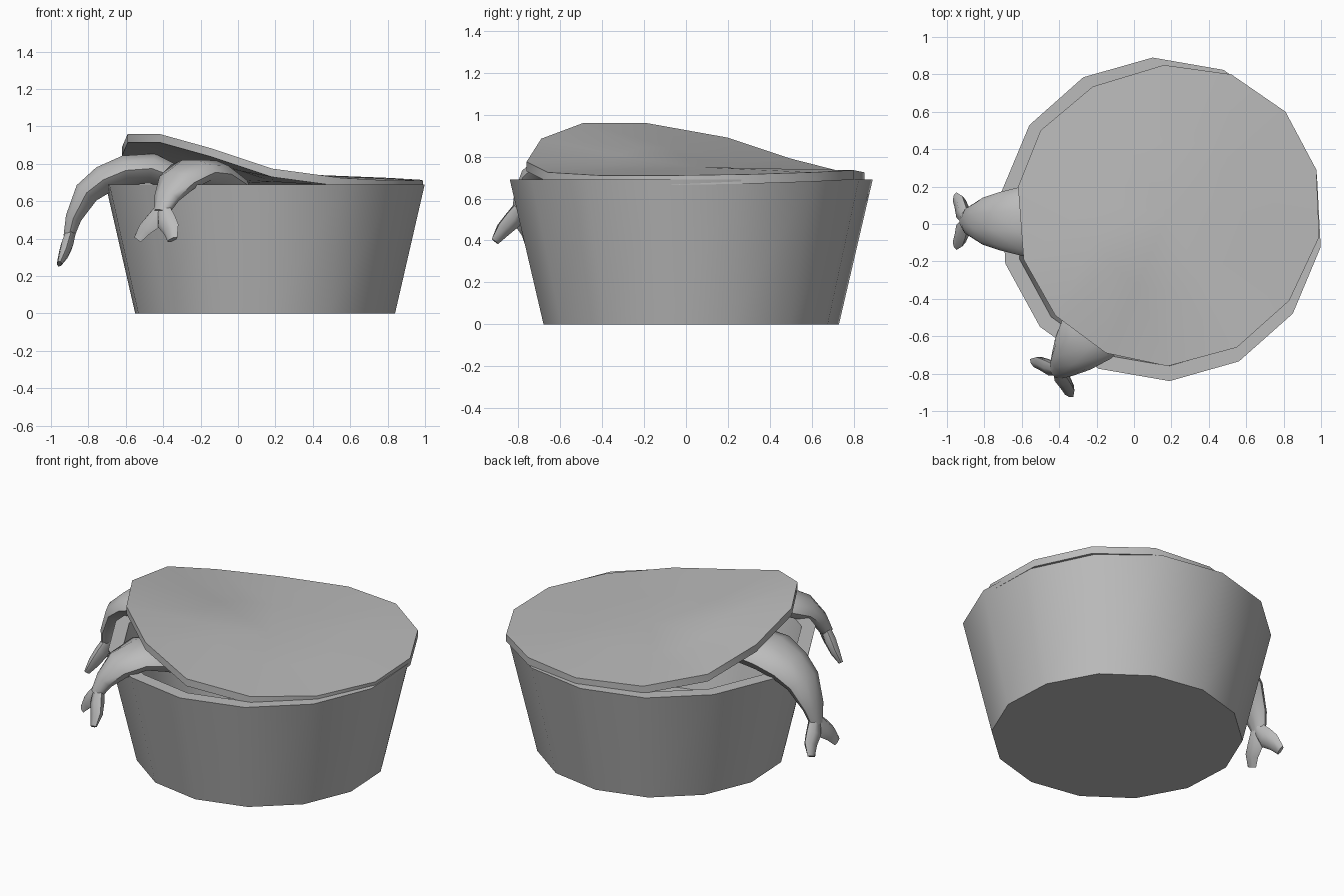
import bpy, math
from mathutils import Vector

cube = bpy.data.objects.get("Cube")
if cube:
    bpy.data.objects.remove(cube, do_unlink=True)

grey = bpy.data.materials.new("plain grey")
grey.use_nodes = True
COLOUR = (0.5, 0.5, 0.5, 1)
grey.diffuse_color = COLOUR
grey.node_tree.nodes["Principled BSDF"].inputs["Base Color"].default_value = COLOUR


def make(name, verts, faces, angle=35):
    mesh = bpy.data.meshes.new(name)
    mesh.from_pydata([tuple(v) for v in verts], [], faces)
    mesh.materials.append(grey)
    obj = bpy.data.objects.new(name, mesh)
    bpy.context.collection.objects.link(obj)
    bpy.ops.object.select_all(action='DESELECT')
    obj.select_set(True)
    bpy.context.view_layer.objects.active = obj
    bpy.ops.object.mode_set(mode='EDIT')
    bpy.ops.mesh.select_all(action='SELECT')
    bpy.ops.mesh.normals_make_consistent(inside=False)
    bpy.ops.object.mode_set(mode='OBJECT')
    bpy.ops.object.shade_smooth_by_angle(angle=math.radians(angle))
    return obj


def loft(name, rings, angle=35):
    """Skin equal-sized rings of points and cap both ends."""
    n = len(rings[0])
    verts = [p for ring in rings for p in ring]
    faces = [(r * n + i, r * n + (i + 1) % n, (r + 1) * n + (i + 1) % n, (r + 1) * n + i)
             for r in range(len(rings) - 1) for i in range(n)]
    faces += [tuple(reversed(range(n))), tuple(range(len(verts) - n, len(verts)))]
    return make(name, verts, faces, angle)


def tube(name, points, halves, side, sides=8, angle=50):
    """Loft ellipses along points; halves are (sideways, thickness) half sizes."""
    rings = []
    for k, p in enumerate(points):
        along = points[min(k + 1, len(points) - 1)] - points[max(k - 1, 0)]
        across = (side - along * side.dot(along) / along.length_squared).normalized()
        normal = along.cross(across).normalized()
        w, t = halves[k]
        rings.append([p + across * w * math.cos(a) + normal * t * math.sin(a)
                      for a in (2 * math.pi * i / sides for i in range(sides))])
    return loft(name, rings, angle)


# Pot: tapered 14-sided tub with a thick rim and hollow inside
SIDES = 14
loft("pot", [[(0.145 + r * math.cos(a), 0.025 + r * math.sin(a), z)
              for a in (math.radians(93) + 2 * math.pi * i / SIDES for i in range(SIDES))]
             for r, z in [(0.705, 0), (0.866, 0.69), (0.786, 0.69), (0.64, 0.06)]])

# Lid: thin disc folded upwards at the front right
edge = [(0.16, 0.85, 0.725), (0.52, 0.80, 0.735), (0.81, 0.60, 0.725), (0.975, 0.29, 0.715),
        (0.99, -0.07, 0.71), (0.83, -0.41, 0.71), (0.55, -0.66, 0.725), (0.18, -0.76, 0.775),
        (-0.15, -0.69, 0.885), (-0.42, -0.49, 0.96), (-0.59, -0.19, 0.96), (-0.62, 0.20, 0.89),
        (-0.50, 0.50, 0.79), (-0.22, 0.735, 0.73)]
centre = Vector((0.185, 0.045, 0.75))
top = [Vector(p) for p in edge]
mid = [p.lerp(centre, 0.5) - Vector((0, 0, 0.012 if p.z > 0.8 else 0)) for p in top]
drop = Vector((0, 0, 0.045))
layer = top + mid + [centre]
n, m = SIDES, len(layer)
lid_faces = []
for i in range(n):
    j = (i + 1) % n
    for o in (0, m):
        lid_faces += [(o + i, o + j, o + n + j, o + n + i), (o + n + i, o + n + j, o + 2 * n)]
    lid_faces.append((i, j, m + j, m + i))
make("lid", layer + [p - drop for p in layer], lid_faces, 35)


# Legs: each row is (distance outwards, height, half width, half thickness)
def leg(name, origin, out, rows):
    origin, out = Vector((*origin, 0)), Vector((*out, 0)).normalized()
    side = Vector((-out.y, out.x, 0))

    def at(s, z, lateral=0):
        return origin + out * s + side * lateral + Vector((0, 0, z))

    tube(name, [at(s, z) for s, z, w, t in rows], [(w, t) for s, z, w, t in rows], side, 10)
    s, z = rows[-1][:2]
    # Forked foot with two blunt toes
    for d, label in ((-1, "_first_toe"), (1, "_second_toe")):
        path = [at(s - 0.01, z + 0.02, d * 0.008), at(s + 0.01, z - 0.045, d * 0.045),
                at(s + 0.025, z - 0.09, d * 0.095), at(s + 0.05, z - 0.145, d * 0.125)]
        tube(name + label, path, [(0.04, 0.03), (0.06, 0.036), (0.05, 0.03), (0.032, 0.014)],
             side, 6)


leg("side_leg", (0, 0.015), (-1, 0),
    [(0.26, 0.70, 0.15, 0.06), (0.46, 0.775, 0.18, 0.085), (0.60, 0.765, 0.185, 0.085),
     (0.72, 0.715, 0.155, 0.08), (0.81, 0.645, 0.125, 0.07), (0.88, 0.51, 0.08, 0.045),
     (0.905, 0.41, 0.045, 0.03)])
leg("front_leg", (0.187, -0.111), (-0.66, -0.75),
    [(0.36, 0.68, 0.15, 0.06), (0.54, 0.745, 0.18, 0.08), (0.66, 0.755, 0.17, 0.07),
     (0.78, 0.70, 0.125, 0.07), (0.86, 0.62, 0.08, 0.05), (0.905, 0.54, 0.045, 0.035)])
